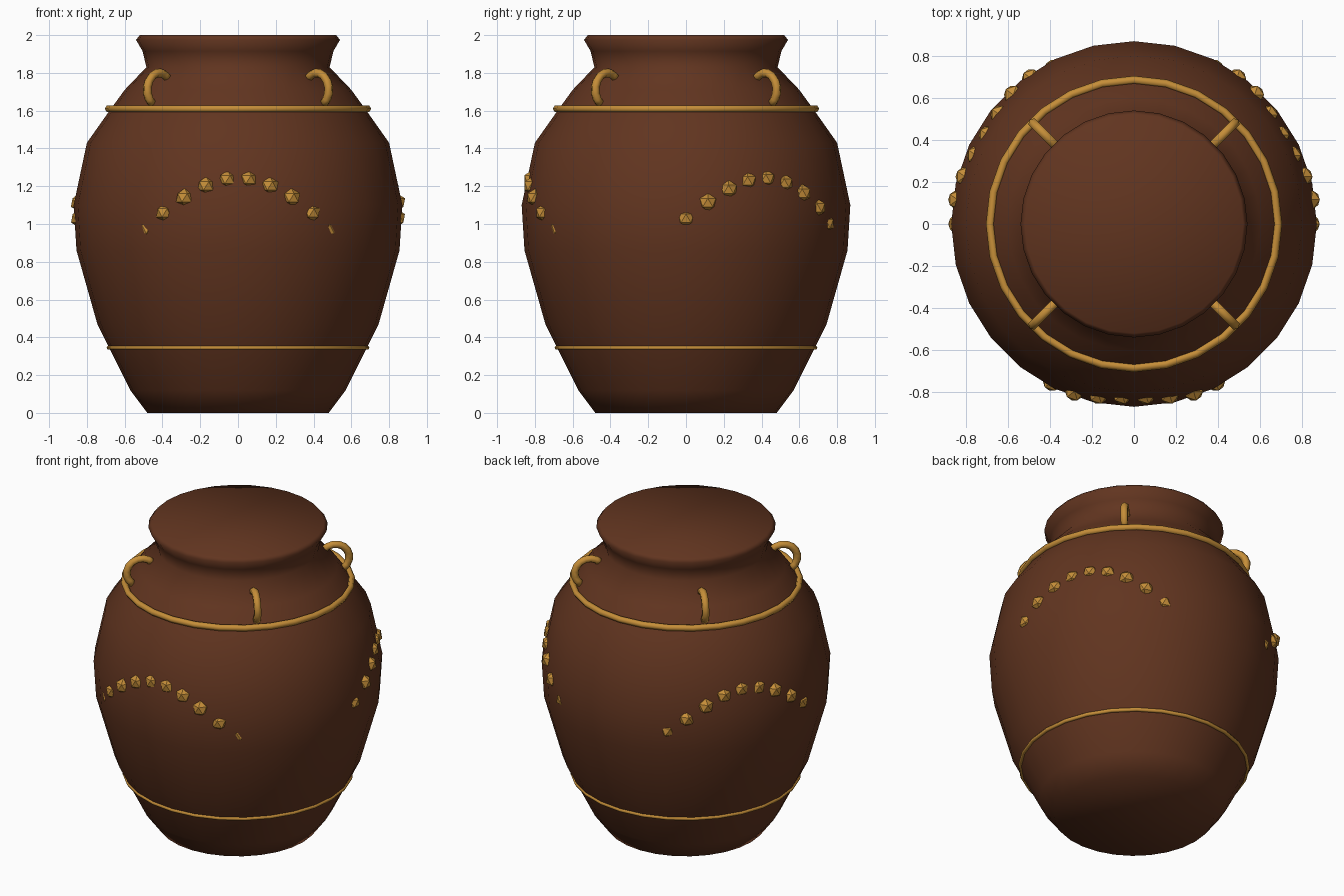
import bpy, bmesh, math
from mathutils import Vector, Matrix

if "Cube" in bpy.data.objects:
    bpy.data.objects.remove(bpy.data.objects["Cube"], do_unlink=True)

SIDES = 28
TAU = math.tau


def material(name, colour):
    mat = bpy.data.materials.new(name)
    mat.use_nodes = True
    mat.diffuse_color = colour
    mat.node_tree.nodes["Principled BSDF"].inputs["Base Color"].default_value = colour
    return mat


def finish(name, bm, mat, smooth=True):
    bmesh.ops.recalc_face_normals(bm, faces=bm.faces)
    for face in bm.faces:
        face.smooth = smooth
    mesh = bpy.data.meshes.new(name)
    bm.to_mesh(mesh)
    bm.free()
    mesh.materials.append(mat)
    obj = bpy.data.objects.new(name, mesh)
    bpy.context.collection.objects.link(obj)
    return obj


def bridge(bm, rings, closed):
    """Skin a series of equal vertex loops."""
    pairs = list(zip(rings, rings[1:]))
    if closed:
        pairs.append((rings[-1], rings[0]))
    for a, b in pairs:
        for i in range(len(a)):
            j = (i + 1) % len(a)
            bm.faces.new((a[i], a[j], b[j], b[i]))
    if not closed:
        bm.faces.new(rings[0])
        bm.faces.new(rings[-1])


def arc_tube(name, major, minor, start, end, steps, sides, mat, matrix):
    """Tube swept along an arc in the local XY plane; a full turn is closed."""
    bm = bmesh.new()
    closed = abs(end - start - TAU) < 1e-6
    rings = []
    for k in range(steps if closed else steps + 1):
        a = start + (end - start) * k / steps
        ring = []
        for s in range(sides):
            b = TAU * s / sides
            r = major + minor * math.cos(b)
            ring.append(bm.verts.new((r * math.cos(a), r * math.sin(a), minor * math.sin(b))))
        rings.append(ring)
    bridge(bm, rings, closed)
    bm.transform(matrix)
    return finish(name, bm, mat)


clay = material("brown_clay", (0.12, 0.035, 0.014, 1))
gold = material("gold_trim", (0.56, 0.27, 0.04, 1))

# Closed jar body, turned from a profile of (radius, height)
profile = [(0.48, 0), (0.57, 0.12), (0.743, 0.465), (0.855, 0.86), (0.87, 1.1),
           (0.80, 1.43), (0.68, 1.6), (0.60, 1.71), (0.485, 1.83),
           (0.505, 1.915), (0.54, 1.975), (0.52, 2.0)]
bm = bmesh.new()
loops = [[bm.verts.new((r * math.cos(TAU * i / SIDES), r * math.sin(TAU * i / SIDES), z))
          for i in range(SIDES)] for r, z in profile]
bridge(bm, loops, False)
finish("jar_body", bm, clay)

# Gold bands
for name, major, minor, z in (("shoulder_band", 0.685, 0.02, 1.61),
                              ("lower_band", 0.684, 0.012, 0.345)):
    arc_tube(name, major, minor, 0, TAU, SIDES, 6, gold, Matrix.Translation((0, 0, z)))

# Four loop handles on the shoulder
upright = Matrix.Translation((0.59, 0, 1.71)) @ Matrix.Rotation(math.pi / 2, 4, 'X')
for k, name in enumerate(("back_left", "back_right", "front_right", "front_left")):
    turn = Matrix.Rotation(math.radians(45 + 90 * k), 4, 'Z')
    arc_tube(name + "_handle", 0.09, 0.024, math.radians(-55), math.radians(140),
             9, 6, gold, turn @ upright)

# Wavy chain of beads, sinking into the clay between its three crests
BEADS = 46
bm = bmesh.new()
for i in range(BEADS):
    a = TAU * i / BEADS
    z = 1.03 + 0.21 * math.sin(3 * a)
    if z < 0.95:
        continue
    r = 0.848 - 1.8 * (z - 1.1) ** 2
    centre = Vector((r * math.cos(a), r * math.sin(a), z))
    bmesh.ops.create_icosphere(bm, subdivisions=1, radius=0.05,
                               matrix=Matrix.Translation(centre))
finish("bead_chain", bm, gold, smooth=False)
